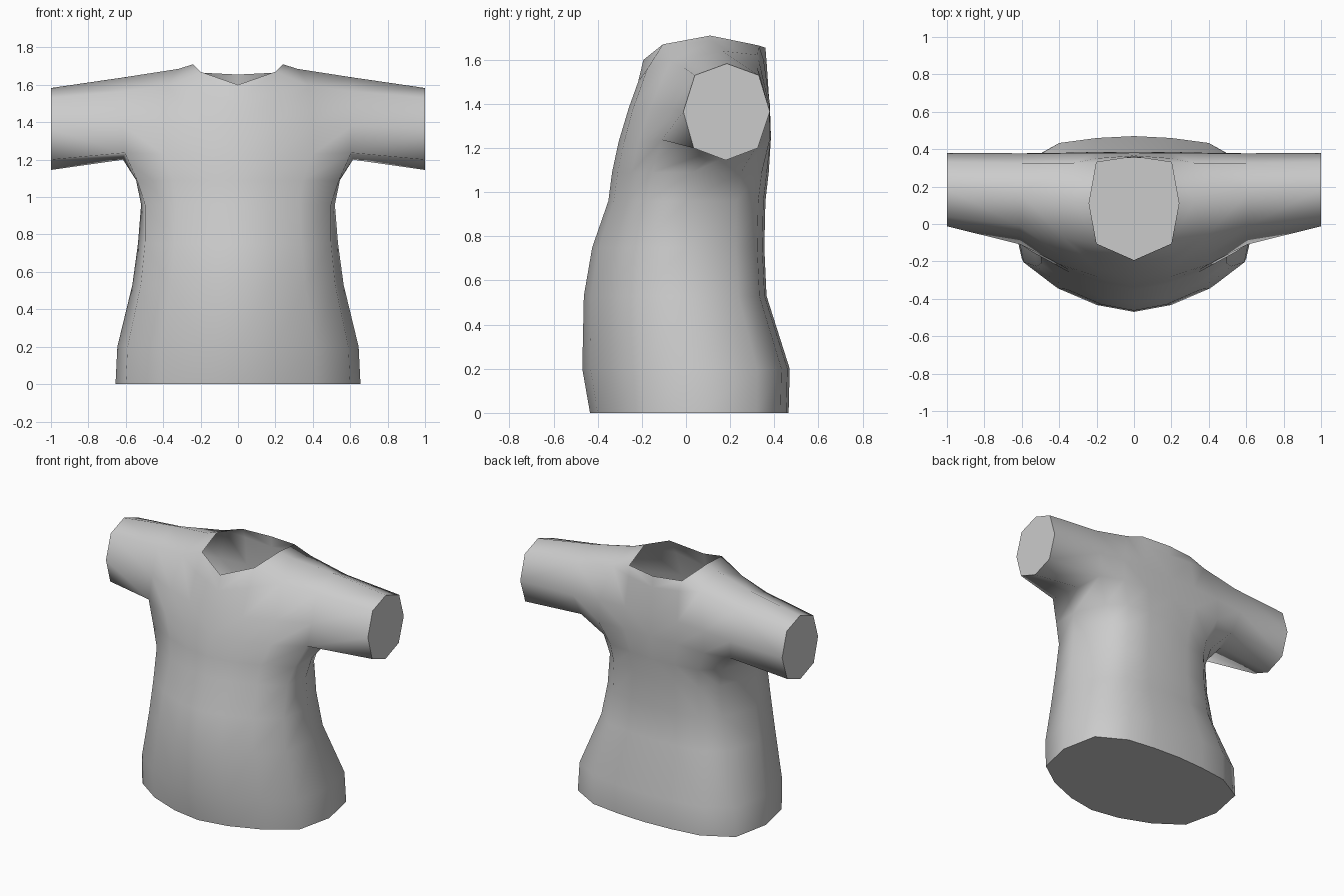
import bpy, bmesh, math
from mathutils import Matrix

if "Cube" in bpy.data.objects:
    bpy.data.objects.remove(bpy.data.objects["Cube"])

bm = bmesh.new()
V = lambda x, y, z: bm.verts.new((x, y, z))
face = lambda *vs: bm.faces.new(vs)

# Half-ring shape from front centre to side to back centre (fractions of width, depth)
FRONT = [(0, 1), (.31, .93), (.635, .76)]
BACK = [(.62, .91), (.31, .975), (0, 1)]


def ring(z, w, f, b, c, m, k):
    pts = [V(w * x, c + (f - c) * d, z) for x, d in FRONT + [(m, .5)]]
    pts.append(V(w, c, z))
    return pts + [V(w * x, c + (b - c) * d, z) for x, d in [(k, .64)] + BACK]


# Body rings: height, half width, front y, back y, side y, front and back corner fullness
rows = [ring(*r) for r in [
    (0, .655, -.435, .465, .06, .915, .92), (.2, .645, -.47, .47, .06, .915, .91),
    (.53, .565, -.463, .365, .01, .92, .85), (.75, .535, -.425, .355, 0, .93, .82),
    (.96, .518, -.352, .36, 0, .96, .81), (1.09, .545, -.335, .375, .03, .99, .83)]]

# Armpit row
rows.append([V(*p) for p in [
    (0, -.305, 1.23), (.2, -.28, 1.23), (.4, -.215, 1.23), (.605, -.11, 1.237),
    (.615, .16, 1.2),
    (.57, .33, 1.23), (.4, .38, 1.24), (.2, .385, 1.25), (0, .385, 1.25)]])
for a, b in zip(rows, rows[1:]):
    for i in range(8):
        face(a[i], a[i + 1], b[i + 1], b[i])
caps = [face(*rows[0])]  # hem cap

# Chest and upper back panels, open at the side for the sleeve
arm = rows[-1]
front = [arm[:4]] + [[V(*p) for p in r] for r in [
    [(0, -.26, 1.38), (.2, -.24, 1.38), (.4, -.165, 1.38), (.61, -.065, 1.38)],
    [(0, -.217, 1.5), (.2, -.175, 1.56), (.38, -.07, 1.595), (.61, -.01, 1.565)]]]
back = [arm[:4:-1]] + [[V(*p) for p in r] for r in [
    [(0, .378, 1.4), (.2, .38, 1.4), (.4, .378, 1.39), (.6, .378, 1.37)],
    [(0, .366, 1.58), (.19, .352, 1.6), (.33, .325, 1.622), (.6, .325, 1.565)]]]

# Open neckline and shoulder seam
neck_side, seam, shoulder = V(.24, .11, 1.71), V(.32, .12, 1.685), V(.61, .165, 1.64)
necks = [(V(0, -.193, 1.6), V(.2, -.105, 1.67)), (V(0, .36, 1.655), V(.2, .33, 1.665))]
for panel, (n0, n1) in zip((front, back), necks):
    for a, b in zip(panel, panel[1:]):
        for i in range(3):
            face(a[i], a[i + 1], b[i + 1], b[i])
    t = panel[-1]
    face(t[0], t[1], n1, n0)
    face(t[1], t[2], n1)
    face(n1, t[2], seam, neck_side)
    face(t[2], t[3], shoulder, seam)

# Eight-sided sleeve
base = [arm[4], arm[3], front[1][3], front[2][3], shoulder, back[2][3], back[1][3], arm[5]]
cuff = [V(1, y, z) for y, z in [
    (.18, 1.145), (.035, 1.2), (-.012, 1.365), (.04, 1.53),
    (.185, 1.583), (.33, 1.53), (.38, 1.365), (.325, 1.2)]]
for i in range(8):
    j = (i + 1) % 8
    face(base[i], base[j], cuff[j], cuff[i])
caps.append(face(*cuff))

# Flat caps, smooth cloth
for f in bm.faces:
    f.smooth = f not in caps

# Mirror to the other side
bmesh.ops.mirror(bm, geom=bm.verts[:] + bm.edges[:] + bm.faces[:],
                 matrix=Matrix.Identity(4), axis='X', merge_dist=.001)
bmesh.ops.recalc_face_normals(bm, faces=bm.faces[:])

# Crisp rims around the caps
for e in bm.edges:
    if len({f.smooth for f in e.link_faces}) > 1:
        e.smooth = False

mesh = bpy.data.meshes.new("shirt")
bm.to_mesh(mesh)
bm.free()
shirt = bpy.data.objects.new("shirt", mesh)
bpy.context.collection.objects.link(shirt)
